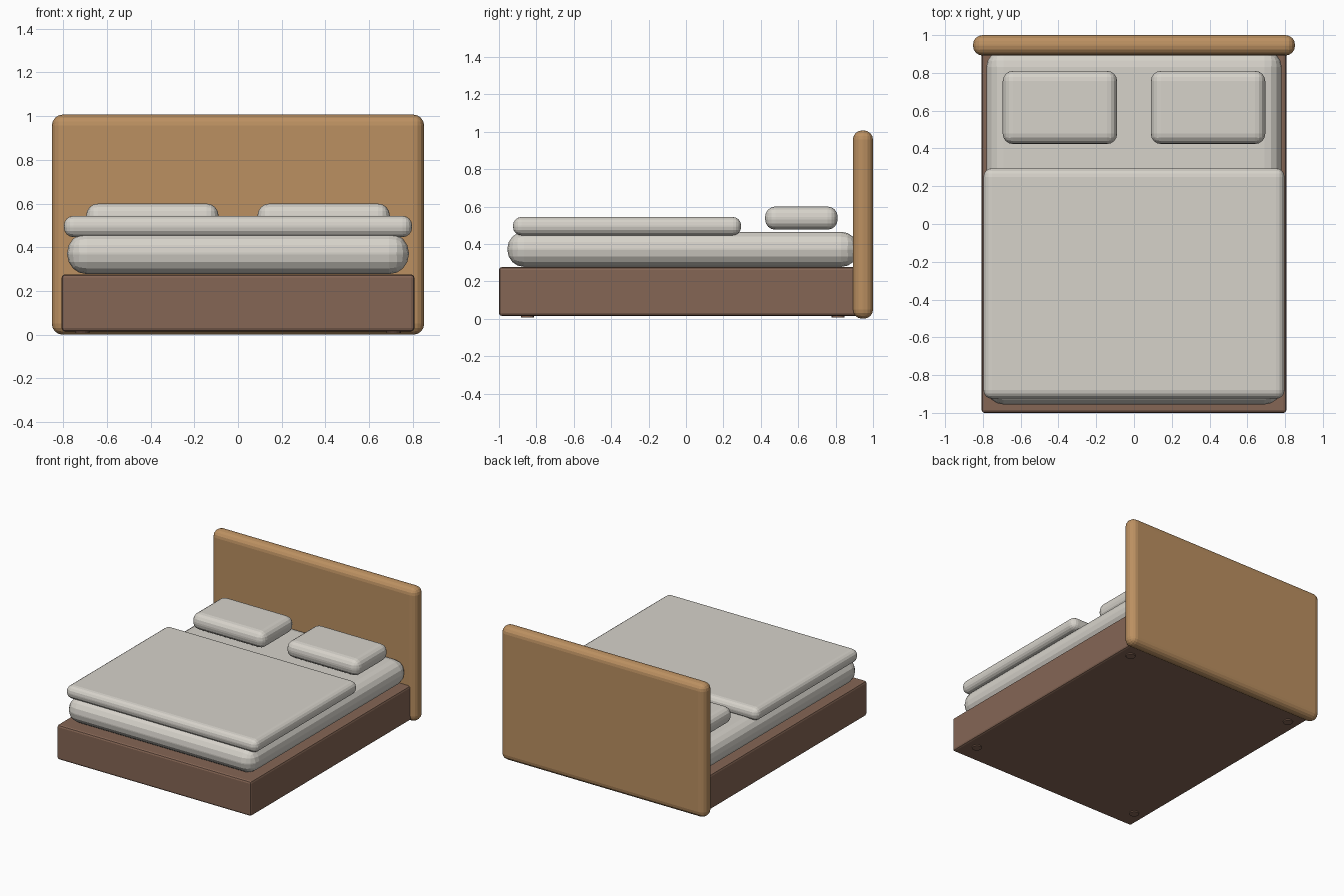
import bpy, bmesh
from mathutils import Matrix

if "Cube" in bpy.data.objects:
    bpy.data.objects.remove(bpy.data.objects["Cube"])


def material(name, rgb):
    m = bpy.data.materials.new(name)
    m.diffuse_color = (*rgb, 1.0)
    m.use_nodes = True
    m.node_tree.nodes["Principled BSDF"].inputs["Base Color"].default_value = m.diffuse_color
    return m


WOOD = material("light_wood", (0.50, 0.28, 0.12))
BROWN = material("brown_frame", (0.235, 0.133, 0.091))
CLOTH = material("off_white_cloth", (0.67, 0.645, 0.59))


def add_object(name, bm, mat):
    mesh = bpy.data.meshes.new(name)
    bm.to_mesh(mesh)
    bm.free()
    mesh.materials.append(mat)
    ob = bpy.data.objects.new(name, mesh)
    bpy.context.collection.objects.link(ob)
    return ob


def rounded_box(name, x, y, z, radius, segments, mat):
    """Box between (min, max) pairs with rounded edges."""
    bm = bmesh.new()
    bmesh.ops.create_cube(bm, size=1)
    size = [b - a for a, b in (x, y, z)]
    mid = [(a + b) / 2 for a, b in (x, y, z)]
    bm.transform(Matrix.Translation(mid) @ Matrix.Diagonal((*size, 1)))
    ob = add_object(name, bm, mat)
    mod = ob.modifiers.new("rounding", 'BEVEL')
    mod.width = radius
    mod.segments = segments
    mod.limit_method = 'NONE'
    return ob


# Headboard and base
rounded_box("headboard", (-0.852, 0.852), (0.892, 1.0), (0, 1.007), 0.05, 4, WOOD)
rounded_box("bed_base", (-0.807, 0.807), (-1.0, 0.965), (0.015, 0.276), 0.015, 2, BROWN)

# Bedding
rounded_box("mattress", (-0.782, 0.782), (-0.955, 0.92), (0.277, 0.465), 0.09, 4, CLOTH)
rounded_box("duvet", (-0.797, 0.797), (-0.925, 0.295), (0.446, 0.544), 0.045, 4, CLOTH)
for side, s in (("left", -1), ("right", 1)):
    x = sorted((s * 0.089, s * 0.695))
    rounded_box("pillow_" + side, x, (0.423, 0.811), (0.476, 0.600), 0.055, 4, CLOTH)

# Small round feet under the base
for side, x in (("left", -0.713), ("right", 0.713)):
    for end, y in (("front", -0.848), ("back", 0.813)):
        bm = bmesh.new()
        bmesh.ops.create_cone(bm, cap_ends=True, segments=16, radius1=0.034,
                              radius2=0.034, depth=0.023)
        bm.transform(Matrix.Translation((x, y, 0.0185)))
        add_object(f"foot_{end}_{side}", bm, BROWN)
